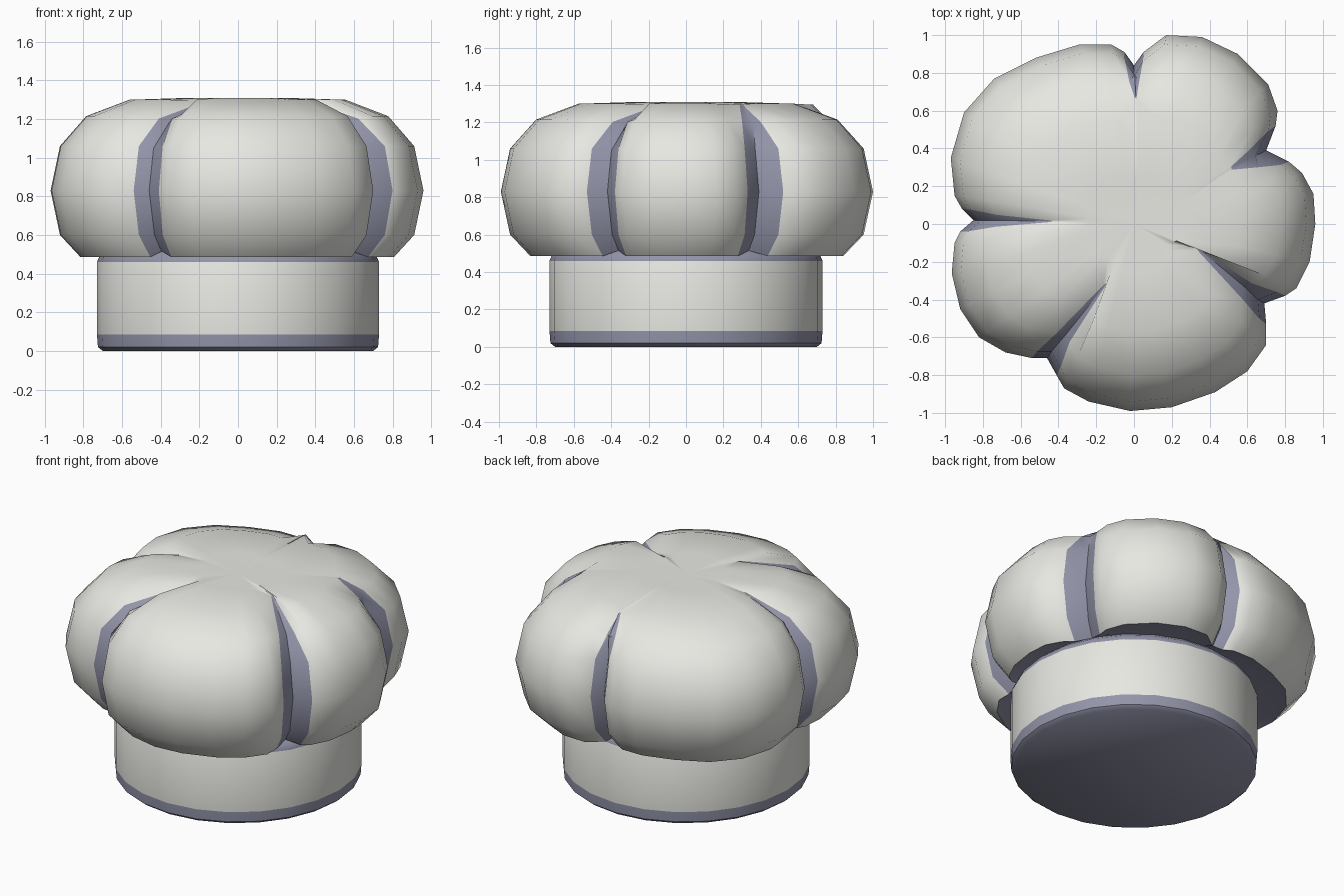
import bpy, bmesh, math
from mathutils import Vector

if "Cube" in bpy.data.objects:
    bpy.data.objects.remove(bpy.data.objects["Cube"])


def material(name, rgb):
    m = bpy.data.materials.new(name)
    m.diffuse_color = (*rgb, 1)
    m.use_nodes = True
    m.node_tree.nodes["Principled BSDF"].inputs["Base Color"].default_value = m.diffuse_color
    return m


CLOTH = material("cloth", (0.80, 0.80, 0.76))
SHADE = material("shade", (0.29, 0.30, 0.40))


def finish(name, bm, angle):
    bmesh.ops.recalc_face_normals(bm, faces=bm.faces)
    me = bpy.data.meshes.new(name)
    bm.to_mesh(me)
    bm.free()
    me.materials.append(CLOTH)
    me.materials.append(SHADE)
    ob = bpy.data.objects.new(name, me)
    bpy.context.collection.objects.link(ob)
    bpy.ops.object.select_all(action='DESELECT')
    ob.select_set(True)
    bpy.context.view_layer.objects.active = ob
    bpy.ops.object.shade_smooth_by_angle(angle=math.radians(angle))
    return ob


def skin(bm, rings, dark):
    """Bridge closed vertex rings; dark(row, column) picks shaded faces."""
    n = len(rings[0])
    for r in range(len(rings) - 1):
        for c in range(n):
            d = (c + 1) % n
            f = bm.faces.new((rings[r][c], rings[r][d], rings[r + 1][d], rings[r + 1][c]))
            f.material_index = int(dark(r, c))


# Head band: lathed profile with shaded trim at both rims
bm = bmesh.new()
band = [(0.70, 0.0), (0.725, 0.02), (0.73, 0.085), (0.73, 0.46), (0.715, 0.495), (0.68, 0.525)]
SEG = 24
rings = [[bm.verts.new((r * math.cos(math.tau * i / SEG), r * math.sin(math.tau * i / SEG), z))
          for i in range(SEG)] for r, z in band]
skin(bm, rings, lambda r, c: r != 2)
for ring in (rings[0], rings[-1]):
    bm.faces.new(ring).material_index = 1
finish("head_band", bm, 40)

# Puffy crown: each lobe is an outline arc, followed by its crease (floor point, inner tip)
lobes = [
    ([(0.05, 0.91), (0.17, 1.0), (0.36, 0.99), (0.55, 0.90), (0.71, 0.74), (0.76, 0.60), (0.75, 0.52)],
     (0.70, 0.39), (0.52, 0.30)),
    ([(0.82, 0.33), (0.89, 0.27), (0.95, 0.16), (0.96, 0.0), (0.93, -0.20), (0.86, -0.34), (0.80, -0.38)],
     (0.69, -0.42), (0.33, -0.12)),
    ([(0.70, -0.53), (0.70, -0.64), (0.60, -0.78), (0.43, -0.89), (0.20, -0.97), (-0.02, -0.99),
      (-0.24, -0.94), (-0.37, -0.87), (-0.41, -0.80)],
     (-0.46, -0.71), (-0.14, -0.31)),
    ([(-0.54, -0.71), (-0.68, -0.68), (-0.82, -0.60), (-0.92, -0.45), (-0.965, -0.26), (-0.95, -0.10),
      (-0.92, -0.04)],
     (-0.85, 0.02), (-0.43, 0.015)),
    ([(-0.91, 0.08), (-0.95, 0.15), (-0.97, 0.35), (-0.90, 0.59), (-0.74, 0.77), (-0.52, 0.88),
      (-0.29, 0.95), (-0.12, 0.95), (-0.05, 0.91)],
     (0.0, 0.84), (0.01, 0.68)),
]
# Vertical profile: outline scale and height for lobes and for crease floors
lobe_rows = [(0, 0.525), (0.84, 0.485), (0.95, 0.60), (1.0, 0.83), (0.95, 1.06), (0.81, 1.215),
             (0.58, 1.30), (0.26, 1.31)]
floor_rows = [(0, 0.525), (0.86, 0.515), (0.94, 0.60), (1.0, 0.83), (0.95, 1.05), (0, 1.18),
              (0, 1.295), (0.26, 1.31)]
TIP = 6


def floor_point(floor, tip, row):
    s, z = floor_rows[row]
    floor, tip = Vector(floor), Vector(tip)
    if row == 0:
        p = floor.normalized() * 0.68
    elif row == TIP - 1:
        p = tip.lerp(floor, 0.68)
    elif row == TIP:
        p = tip
    else:
        p = floor * s
    return Vector((*p, z))


def lobe_point(point, row, crease):
    s, z = lobe_rows[row]
    p = Vector(point)
    p = p.normalized() * 0.68 if row == 0 else p * s
    p = Vector((*p, z))
    # lobe edges close up where the crease runs out on top
    if crease and row in (TIP - 1, TIP):
        p = floor_point(*crease, row).lerp(p, 0.65 if row == TIP - 1 else 0.12)
    return p


bm = bmesh.new()
rings, floors = [], set()
for row in range(len(lobe_rows)):
    ring = []
    for i, (arc, floor, tip) in enumerate(lobes):
        for k, pt in enumerate(arc):
            crease = None
            if k == 0:
                crease = lobes[i - 1][1:]
            elif k == len(arc) - 1:
                crease = (floor, tip)
            ring.append(bm.verts.new(lobe_point(pt, row, crease)))
        floors.add(len(ring))
        ring.append(bm.verts.new(floor_point(floor, tip, row)))
    rings.append(ring)
N = len(rings[0])
skin(bm, rings, lambda r, c: r == 0 or (r < TIP and (c in floors or (c + 1) % N in floors)))
# Slightly sunken top centre and closed underside
centre = bm.verts.new((0, 0, 1.295))
for c in range(N):
    bm.faces.new((rings[-1][c], rings[-1][(c + 1) % N], centre))
bm.faces.new(rings[0]).material_index = 1
finish("puffy_crown", bm, 50)
